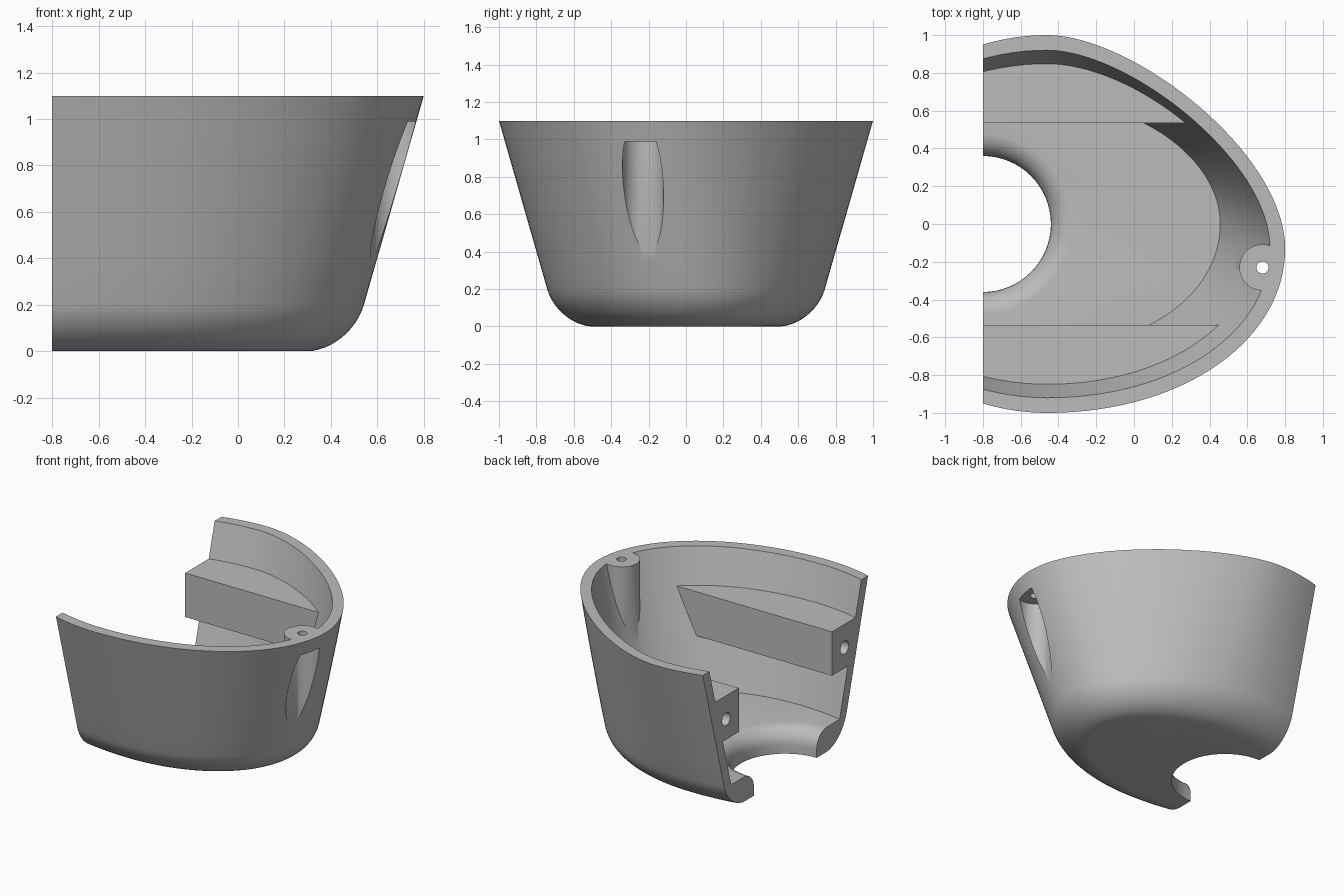
import bpy, bmesh, math
from mathutils import Matrix, Vector

cube = bpy.data.objects.get("Cube")
if cube:
    bpy.data.objects.remove(cube, do_unlink=True)

HEIGHT, CUT_X, MID_X, WALL = 1.1, -0.8, -0.46, 0.08
FLOOR, POST_X, POST_Y = 0.18, 0.68, -0.23

grey = bpy.data.materials.new("plain grey")
grey.use_nodes = True
grey.diffuse_color = (0.5, 0.5, 0.5, 1)
grey.node_tree.nodes["Principled BSDF"].inputs["Base Color"].default_value = (0.5, 0.5, 0.5, 1)


def finish(name, bm):
    bmesh.ops.recalc_face_normals(bm, faces=bm.faces)
    mesh = bpy.data.meshes.new(name)
    bm.to_mesh(mesh)
    bm.free()
    mesh.materials.append(grey)
    obj = bpy.data.objects.new(name, mesh)
    bpy.context.collection.objects.link(obj)
    return obj


def bezier(p0, p1, p2, p3, n):
    pts = []
    for i in range(n):
        t = i / n
        s = 1 - t
        pts.append(s**3 * p0 + 3 * s * s * t * p1 + 3 * s * t * t * p2 + t**3 * p3)
    return pts


def outline(z, inset, left, n=40):
    """Half-open skewed oval at a height, shrunk by inset, closed along x = left."""
    t = z / HEIGHT
    tip = Vector((0.485 + 0.315 * t - inset, -0.13 * (z - FLOOR) / (HEIGHT - FLOOR)))
    half = 0.685 + 0.315 * t - inset
    back, front = Vector((MID_X, half)), Vector((MID_X, -half))
    reach = tip.x - MID_X
    h, k = (0.55 - 0.19 * t) * reach, (0.55 - 0.1 * t) * (half - tip.y)
    pts = bezier(back, back + Vector((h, 0)), tip + Vector((0, k)), tip, n)
    h, k = 0.57 * reach, 0.56 * (half + tip.y)
    pts += bezier(tip, tip - Vector((0, k)), front + Vector((h, 0)), front, n)
    side = []
    for i in range(9):
        x = MID_X + (left - MID_X) * i / 8
        side.append((x, half * math.sqrt(1 - ((x - MID_X) / 1.09) ** 2)))
    loop = [(x, y) for x, y in reversed(side[1:])] + [tuple(p) for p in pts]
    loop += [(x, -y) for x, y in side]
    return [(x, y, z) for x, y in loop]


def loft(name, rings):
    bm = bmesh.new()
    rows = [[bm.verts.new(p) for p in ring] for ring in rings]
    for low, high in zip(rows, rows[1:]):
        for i in range(len(low)):
            j = (i + 1) % len(low)
            bm.faces.new((low[i], low[j], high[j], high[i]))
    bm.faces.new(rows[0])
    bm.faces.new(rows[-1])
    return finish(name, bm)


def box(name, low, high):
    bm = bmesh.new()
    low, high = Vector(low), Vector(high)
    size = Matrix.Diagonal((*(high - low), 1))
    bmesh.ops.create_cube(bm, size=1, matrix=Matrix.Translation((low + high) / 2) @ size)
    return finish(name, bm)


def revolve(name, profile, x, y, steps=64):
    """Solid of revolution about a vertical axis from (radius, height) pairs."""
    circle = [2 * math.pi * i / steps for i in range(steps)]
    return loft(name, [[(x + r * math.cos(a), y + r * math.sin(a), z) for a in circle]
                       for r, z in profile])


def carve(target, cutter):
    mod = target.modifiers.new("cut", "BOOLEAN")
    mod.operation = "DIFFERENCE"
    mod.solver = "EXACT"
    mod.object = cutter
    bpy.context.view_layer.objects.active = target
    bpy.ops.object.modifier_apply(modifier=mod.name)
    bpy.data.objects.remove(cutter, do_unlink=True)


# Outer body with a rounded bottom edge
rings = []
for i in range(13):
    a = math.pi / 2 * (1 - i / 12)
    rings.append(outline(0.2 * (1 - math.sin(a)), 0.19 * (1 - math.cos(a)), CUT_X))
for i in range(1, 7):
    rings.append(outline(0.2 + (HEIGHT - 0.2) * i / 6, 0, CUT_X))
shell = loft("half_cup_shell", rings)

# Cavity, leaving the two side ledges and the screw post standing
cavity = loft("cavity", [outline(FLOOR + i * 0.17, WALL, -0.95) for i in range(7)])
for side in (-1, 1):
    ys = sorted((side * 0.535, side * 1.3))
    carve(cavity, box("ledge", (-1.1, ys[0], 0.53), (1.1, ys[1], 0.85)))
carve(cavity, revolve("post", [(0.122, 0.22), (0.122, 1.4)], POST_X, POST_Y))
carve(shell, cavity)

# Round floor opening with a softened upper lip
lip = [(0.36, -0.1)]
for i in range(9):
    a = math.pi / 2 * i / 8
    lip.append((0.48 - 0.12 * math.cos(a), 0.06 + 0.12 * math.sin(a) + 0.001 * (i == 8)))
lip.append((0.481, 0.3))
carve(shell, revolve("floor_opening", lip, CUT_X, 0))

# Outside recess below the post cap, and the screw hole through the cap
carve(shell, revolve("recess", [(0.11, 0.3), (0.11, 0.99)], POST_X, POST_Y))
carve(shell, revolve("screw_hole", [(0.032, 0.9), (0.032, 1.2)], POST_X, POST_Y, 32))

# Pin holes in the ledge ends
for side in (-1, 1):
    bm = bmesh.new()
    place = Matrix.Translation((-0.7, side * 0.68, 0.68)) @ Matrix.Rotation(math.pi / 2, 4, "Y")
    bmesh.ops.create_cone(bm, cap_ends=True, segments=32, radius1=0.047, radius2=0.047,
                          depth=0.5, matrix=place)
    carve(shell, finish("pin_hole", bm))

# Smooth shading with crisp edges
bpy.ops.object.select_all(action="DESELECT")
shell.select_set(True)
bpy.context.view_layer.objects.active = shell
bpy.ops.object.shade_smooth_by_angle(angle=math.radians(30))
